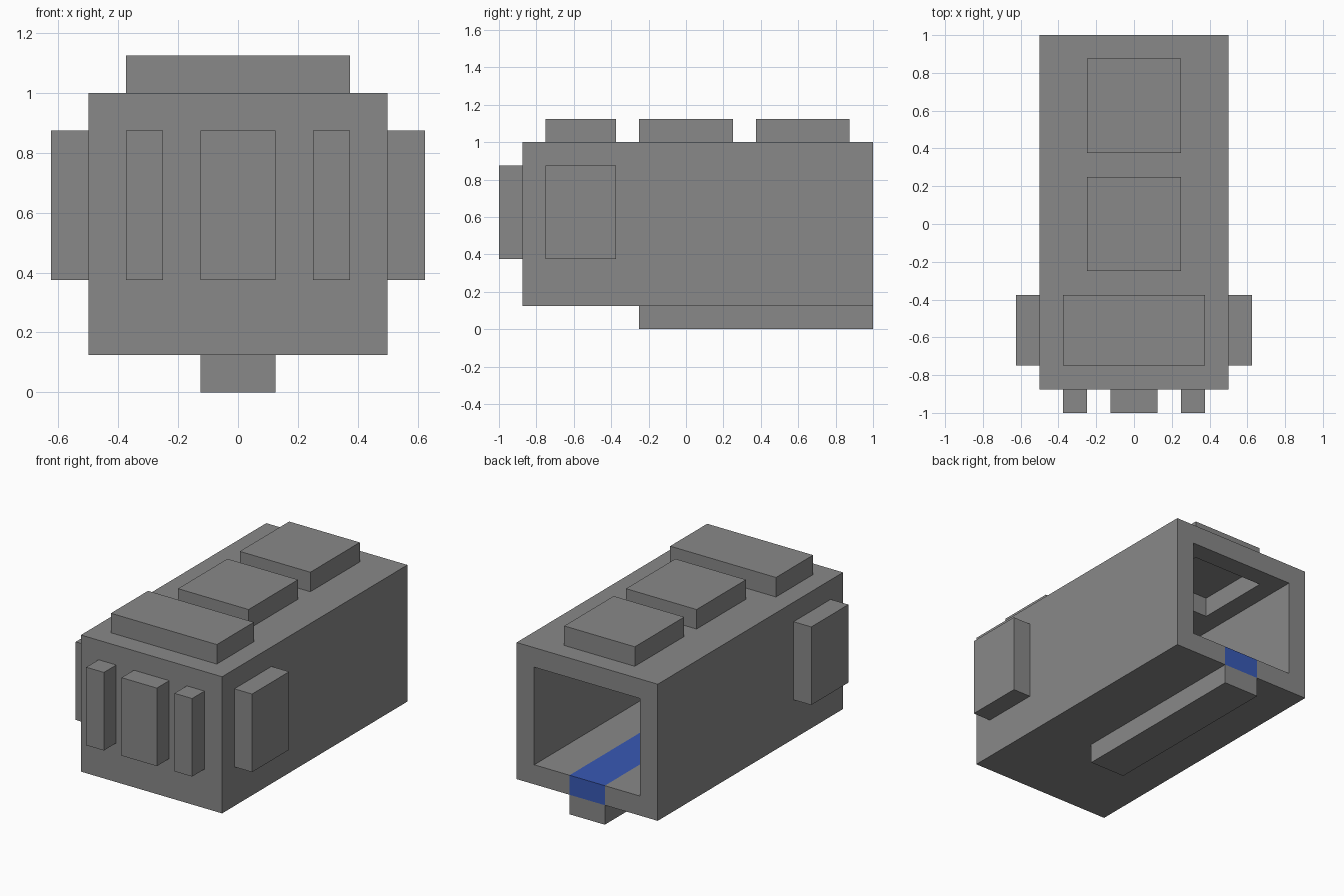
import bpy
from mathutils import Vector

default = bpy.data.objects.get("Cube")
if default:
    bpy.data.objects.remove(default, do_unlink=True)

U = 0.125  # module: wall thickness and panel thickness


def material(name, color):
    mat = bpy.data.materials.new(name)
    mat.use_nodes = True
    mat.diffuse_color = color
    mat.node_tree.nodes["Principled BSDF"].inputs["Base Color"].default_value = color
    return mat


grey = material("mid_grey", (0.25, 0.25, 0.25, 1))
blue = material("blue", (0.04, 0.1, 0.46, 1))


def box(name, low, high, mat=grey):
    """Axis-aligned box between two corners."""
    low, high = Vector(low), Vector(high)
    bpy.ops.mesh.primitive_cube_add(size=1, location=(low + high) / 2)
    obj = bpy.context.object
    obj.name = name
    obj.scale = high - low
    bpy.ops.object.transform_apply(location=False, rotation=False, scale=True)
    obj.data.materials.append(mat)
    return obj


def cut(target, name, low, high):
    """Subtract a box from the target and keep the cutter hidden."""
    cutter = box(name, low, high)
    cutter.hide_render = True
    cutter.hide_set(True)
    mod = target.modifiers.new(name, "BOOLEAN")
    mod.operation = "DIFFERENCE"
    mod.solver = "EXACT"
    mod.object = cutter
    bpy.context.view_layer.objects.active = target
    bpy.ops.object.modifier_apply(modifier=mod.name)
    bpy.data.objects.remove(cutter, do_unlink=True)


# Hollow housing, open at the back
body = box("housing", (-4 * U, -7 * U, U), (4 * U, 1, 1))
cut(body, "cavity", (-3 * U, -6 * U, 2 * U), (3 * U, 1.2, 7 * U))

# Raised panels, each closing an opening through the wall
panels = []
for name, half, y0, y1 in (("front", 3, -6, -3), ("middle", 2, -2, 2), ("rear", 2, 3, 7)):
    panels.append((name + "_top_panel", (-half, y0, 8), (half, y1, 9), 2))
for name, x0, x1 in (("right", -3, -2), ("centre", -1, 1), ("left", 2, 3)):
    panels.append((name + "_front_bar", (x0, -8, 3), (x1, -7, 7), 1))
for name, x0, x1 in (("right", -5, -4), ("left", 4, 5)):
    panels.append((name + "_side_panel", (x0, -6, 3), (x1, -3, 7), 0))

for name, low, high, axis in panels:
    low, high = Vector(low) * U, Vector(high) * U
    hole_low, hole_high = low.copy(), high.copy()
    if low[axis] < 0:
        hole_high[axis] += 1.5 * U
    else:
        hole_low[axis] -= 1.5 * U
    cut(body, name + "_hole", hole_low, hole_high)
    box(name, low, high)

# Floor slot with coloured strip, and the key rail beneath it
cut(body, "floor_slot", (-U, -2 * U, 0), (U, 1.2, 3 * U))
box("floor_strip", (-U, -2 * U, U), (U, 1, 2 * U), blue)
box("bottom_key", (-U, -2 * U, 0), (U, 1, U))
